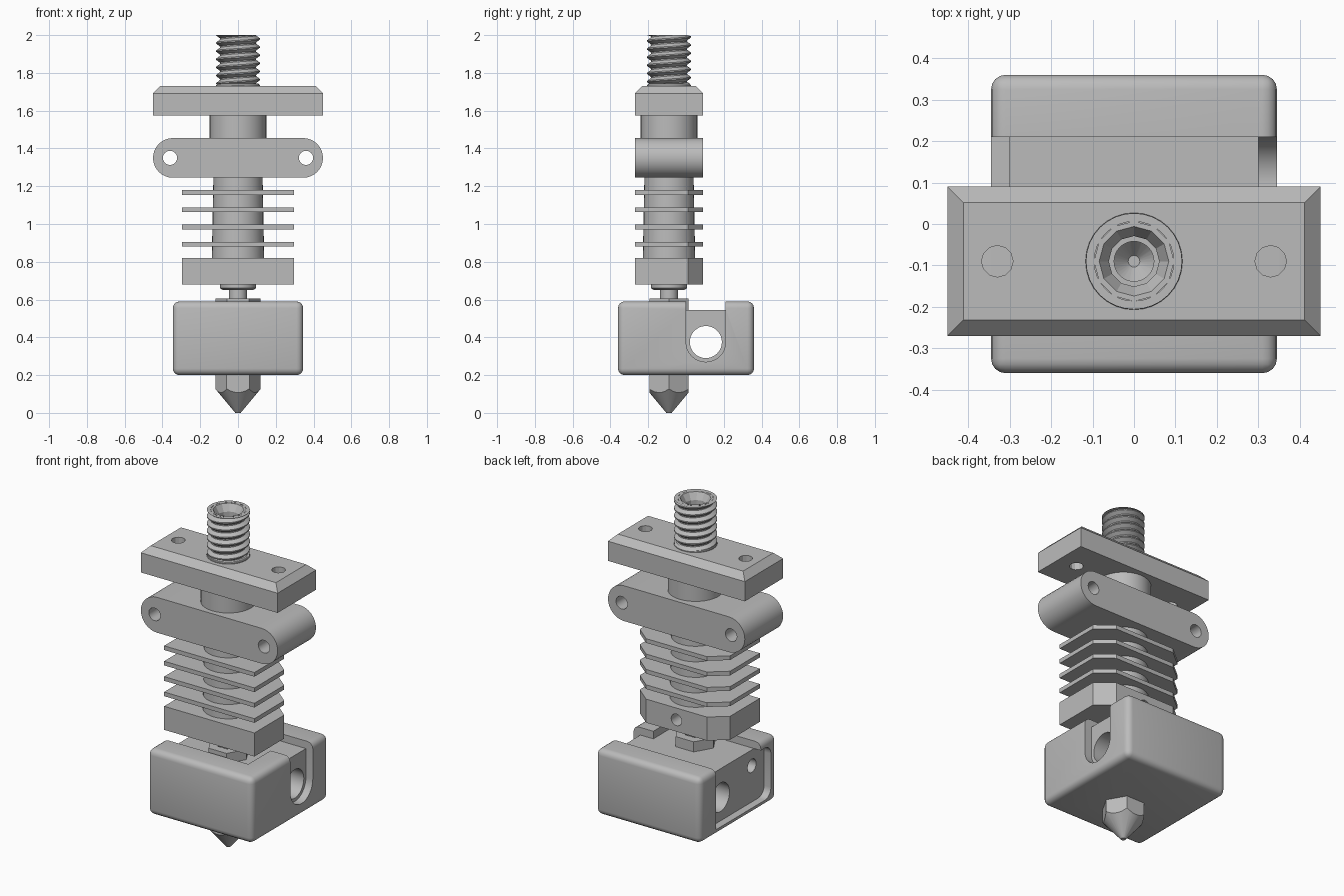
import bpy, bmesh, math
from mathutils import Matrix, Vector

if "Cube" in bpy.data.objects:
    bpy.data.objects.remove(bpy.data.objects["Cube"])

AXIS_Y = -0.09          # main vertical axis of the tool
BORE = 0.061
parts = []

grey = bpy.data.materials.new("plain grey")
grey.use_nodes = True
tone = (0.5, 0.5, 0.5, 1)
grey.diffuse_color = tone
grey.node_tree.nodes["Principled BSDF"].inputs["Base Color"].default_value = tone


def finish(name, bm, part=True):
    bmesh.ops.recalc_face_normals(bm, faces=bm.faces)
    mesh = bpy.data.meshes.new(name)
    bm.to_mesh(mesh)
    bm.free()
    ob = bpy.data.objects.new(name, mesh)
    bpy.context.collection.objects.link(ob)
    mesh.materials.append(grey)
    if part:
        parts.append(ob)
    else:
        ob.hide_render = True
    return ob


def box(name, lo, hi, part=True):
    bm = bmesh.new()
    lo, hi = Vector(lo), Vector(hi)
    bmesh.ops.create_cube(bm, size=1, matrix=Matrix.Translation((lo + hi) / 2)
                          @ Matrix.Diagonal((*(hi - lo), 1)))
    return finish(name, bm, part)


def prism(name, outline, vec, part=True):
    """Extrude a closed outline of 3D points along vec."""
    bm = bmesh.new()
    face = bm.faces.new([bm.verts.new(p) for p in outline])
    new = bmesh.ops.extrude_face_region(bm, geom=[face])["geom"]
    bmesh.ops.translate(bm, vec=vec, verts=[v for v in new if isinstance(v, bmesh.types.BMVert)])
    return finish(name, bm, part)


def cylinder(name, centre, r, depth, axis="Z", sides=32, r_top=None, part=True):
    bm = bmesh.new()
    turn = {"Z": Matrix(), "X": Matrix.Rotation(math.pi / 2, 4, "Y"),
            "Y": Matrix.Rotation(math.pi / 2, 4, "X")}[axis]
    bmesh.ops.create_cone(bm, cap_ends=True, segments=sides, radius1=r,
                          radius2=r if r_top is None else r_top, depth=depth,
                          matrix=Matrix.Translation(centre) @ turn)
    return finish(name, bm, part)


def lathe(name, profile, sides=32, closed=True):
    bm = bmesh.new()
    rings = []
    for r, z in profile:
        rings.append([bm.verts.new((r * math.cos(a), AXIS_Y + r * math.sin(a), z))
                      for a in (math.tau * i / sides for i in range(sides))])
    pairs = list(zip(rings, rings[1:])) + ([(rings[-1], rings[0])] if closed else [])
    for low, high in pairs:
        for i in range(sides):
            j = (i + 1) % sides
            bm.faces.new((low[i], low[j], high[j], high[i]))
    return finish(name, bm)


def boolean(ob, cutter, operation="DIFFERENCE"):
    mod = ob.modifiers.new("cut", "BOOLEAN")
    mod.operation, mod.solver, mod.object = operation, "EXACT", cutter
    bpy.context.view_layer.objects.active = ob
    bpy.ops.object.modifier_apply(modifier=mod.name)
    bpy.data.objects.remove(cutter)


def drill(ob, centre, r, depth, axis="Z", sides=32):
    boolean(ob, cylinder("drill", centre, r, depth, axis, sides, part=False))


def bore(ob):
    drill(ob, (0, AXIS_Y, 1), BORE, 4, sides=12)


def bevel(ob, width, segments):
    mod = ob.modifiers.new("round", "BEVEL")
    mod.width, mod.segments = width, segments
    bpy.context.view_layer.objects.active = ob
    bpy.ops.object.modifier_apply(modifier=mod.name)


# Covered heater block with its recessed top
block = box("heater_block", (-0.345, -0.36, 0.2), (0.345, 0.36, 0.59))
bevel(block, 0.035, 4)
for lo, hi in (((-0.5, -0.21, 0.545), (0.215, 0.21, 0.7)),
               ((0.2, 0, 0.545), (0.5, 0.21, 0.7))):
    boolean(block, box("recess", lo, hi, False))

# U-shaped notch on one side, wide rounded window on the other
slot = [(0.3, 0.105 + 0.105 * math.cos(a), 0.375 + 0.105 * math.sin(a))
        for a in (-math.pi * i / 16 for i in range(17))]
slot += [(0.3, 0, 0.7), (0.3, 0.21, 0.7)]
boolean(block, prism("slot", slot, (0.2, 0, 0), False))
window = [(-0.5, 0.21, 0.235), (-0.5, 0.21, 0.545)]
for y, z, start in ((-0.25, 0.49, 90), (-0.25, 0.29, 180)):
    for i in range(7):
        a = math.radians(start + 15 * i)
        window.append((-0.5, y + 0.055 * math.cos(a), z + 0.055 * math.sin(a)))
boolean(block, prism("window", window, (0.2, 0, 0), False))
drill(block, (0, 0.105, 0.375), 0.085, 2, "X")
drill(block, (-0.3, -0.19, 0.45), 0.04, 0.3, "X", 16)
bore(block)

# Nozzle: hexagon trimmed by a cone, hollow from above
nozzle = cylinder("nozzle", (0, AXIS_Y, 0.12), 0.12, 0.24, sides=6)
nozzle.data.transform(Matrix.Translation((0, AXIS_Y, 0)) @ Matrix.Rotation(math.pi / 6, 4, "Z")
                      @ Matrix.Translation((0, -AXIS_Y, 0)))
boolean(nozzle, cylinder("cone", (0, AXIS_Y, 0.15), 0.014, 0.3, r_top=0.265, part=False), "INTERSECT")
bm = bmesh.new()
bm.from_mesh(nozzle.data)
bmesh.ops.delete(bm, geom=[f for f in bm.faces if f.normal.z > 0.9], context="FACES")
bm.to_mesh(nozzle.data)
bm.free()

# Hexagonal shoulder and thin neck above the block
lathe("neck_hexagon", [(0.118, 0.53), (0.118, 0.605), (0.062, 0.605), (0.062, 0.53)], 6)
lathe("thin_neck", [(0.048, 0.5), (0.048, 0.66)], closed=False)
lathe("neck_collar", [(0.08, 0.65), (0.095, 0.66), (0.095, 0.69), (0.048, 0.69), (0.048, 0.65)])

# Cooling fins and base plate share one outline with clipped rear corners
fins = [("base_plate", 0.68, 0.14)]
fins += [("fin_%d" % (i + 1), 0.88 + 0.0915 * i, 0.025) for i in range(4)]
for name, z, thick in fins:
    outline = [(-0.297, -0.27, z), (0.297, -0.27, z), (0.297, 0.01, z),
               (0.2, 0.09, z), (-0.2, 0.09, z), (-0.297, 0.01, z)]
    ob = prism(name, outline, (0, 0, thick))
    bore(ob)
    if name == "base_plate":
        drill(ob, (0, 0.08, 0.75), 0.035, 0.2, "Y", 16)

# Tapering core, and the wider neck below the flange
lathe("core", [(0.139, 0.8), (0.13, 1.26), (BORE, 1.26), (BORE, 0.8)])
lathe("upper_neck", [(0.15, 1.44), (0.15, 1.59), (BORE, 1.59), (BORE, 1.44)])

# Rounded clamp bar
bar = []
for side, start in ((1, -90), (-1, 90)):
    for i in range(17):
        a = math.radians(start + 180 * i / 16)
        bar.append((side * 0.345 + 0.105 * math.cos(a), -0.27, 1.35 + 0.105 * math.sin(a)))
clamp = prism("clamp_bar", bar, (0, 0.36, 0))
bore(clamp)

# Mounting flange with chamfered top
flange = box("mounting_flange", (-0.45, -0.27, 1.575), (0.45, 0.09, 1.73))
bm = bmesh.new()
bm.from_mesh(flange.data)
rim = [e for e in bm.edges if all(v.co.z > 1.7 for v in e.verts)]
bmesh.ops.bevel(bm, geom=rim, offset=0.038, segments=1, affect="EDGES")
bm.to_mesh(flange.data)
bm.free()
bore(flange)
for side in (-1, 1):
    drill(clamp, (side * 0.36, AXIS_Y, 1.35), 0.038, 1, "Y", 16)
    drill(flange, (side * 0.33, AXIS_Y, 1.65), 0.038, 1, "Z", 12)

# Threaded stud: a helical strip clamped between its two ends
BOTTOM, TOP, PITCH, STEPS = 1.74, 2.0, 0.043, 32
bm = bmesh.new()
shape = ((0.0, 0.096), (0.15, 0.096), (0.5, 0.116), (0.65, 0.116))
columns = []
for i in range(STEPS + 1):
    a = math.tau * i / STEPS
    column = []
    for turn in range(-2, 9):
        for phase, r in shape:
            z = BOTTOM + PITCH * (turn + phase + i / STEPS)
            z = min(max(z, BOTTOM), TOP)
            column.append(bm.verts.new((r * math.cos(a), AXIS_Y + r * math.sin(a), z)))
    columns.append(column)
for left, right in zip(columns, columns[1:]):
    for k in range(len(left) - 1):
        bm.faces.new((left[k], right[k], right[k + 1], left[k + 1]))
bmesh.ops.remove_doubles(bm, verts=bm.verts, dist=0.0001)
finish("thread", bm)
lathe("thread_base", [(0.117, 1.72), (0.117, 1.735), (0.105, 1.745), (BORE, 1.745), (BORE, 1.72)])
lathe("thread_bore", [(0.097, 2.0), (0.084, 2.0), (BORE, 1.96), (BORE, 1.73), (0.09, 1.73)], 12, False)

# Smooth curved walls, keep real edges sharp
bpy.ops.object.select_all(action="DESELECT")
for ob in parts:
    ob.select_set(True)
bpy.context.view_layer.objects.active = parts[0]
bpy.ops.object.shade_smooth_by_angle(angle=math.radians(25))
